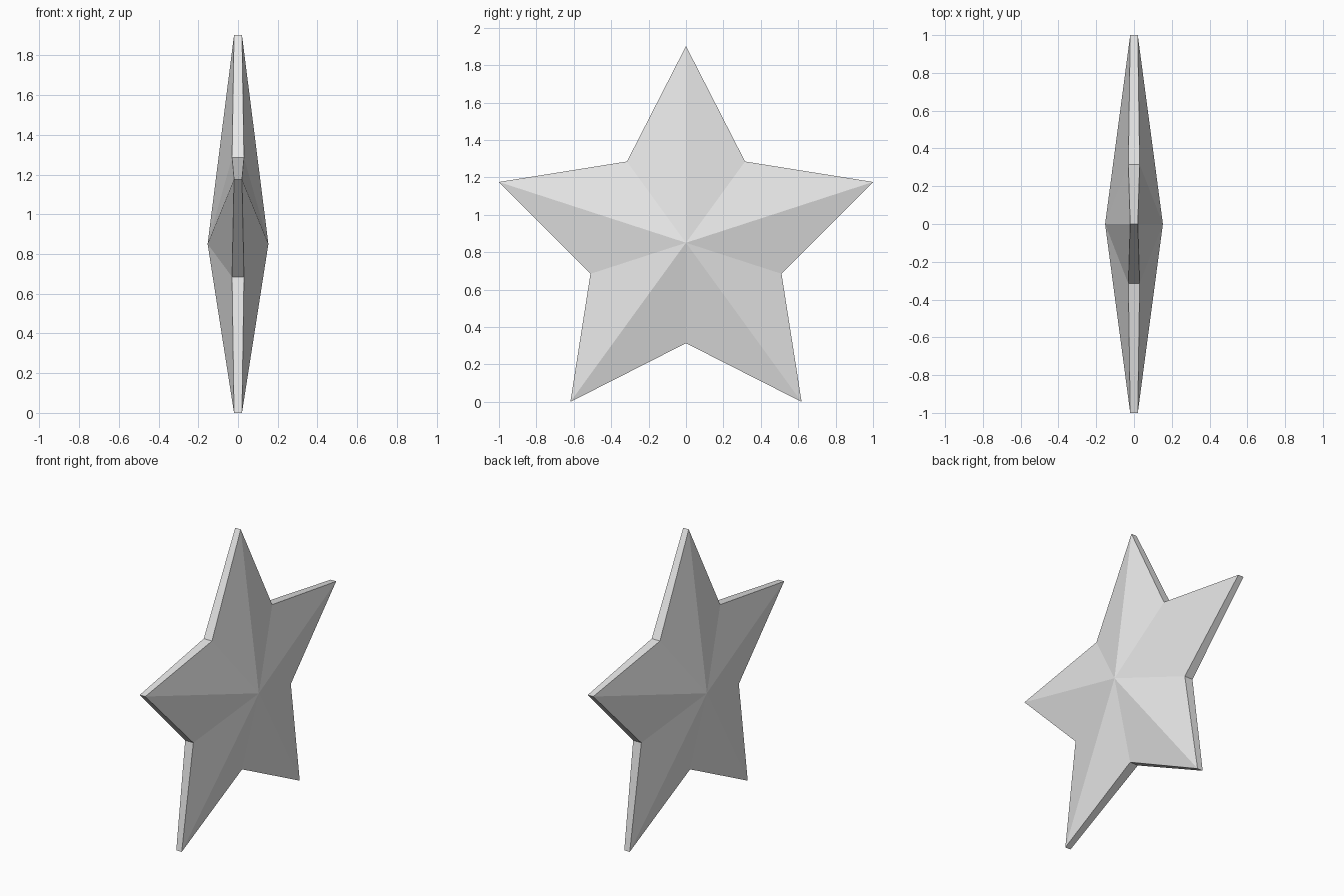
import bpy, bmesh
from math import sin, cos, pi

cube = bpy.data.objects.get("Cube")
if cube:
    bpy.data.objects.remove(cube, do_unlink=True)

POINTS = 5
OUTER, INNER = 1.0515, 0.537       # tip and notch radii
TIP_HALF, NOTCH_HALF = 0.02, 0.03  # half thickness of the rim
PEAK = 0.153                       # half thickness at the centre
CENTRE_Z = OUTER * cos(pi / POINTS)

grey = bpy.data.materials.new("light_grey")
grey.use_nodes = True
colour = (0.8, 0.8, 0.8, 1)
grey.diffuse_color = colour
grey.node_tree.nodes["Principled BSDF"].inputs["Base Color"].default_value = colour

bm = bmesh.new()


def star_side(side):
    """Outline ring and raised centre for one side of the star."""
    ring = []
    for i in range(2 * POINTS):
        r, half = (INNER, NOTCH_HALF) if i % 2 else (OUTER, TIP_HALF)
        a = pi * i / POINTS
        ring.append(bm.verts.new((side * half, r * sin(a), CENTRE_Z + r * cos(a))))
    peak = bm.verts.new((side * PEAK, 0, CENTRE_Z))
    return ring, peak


left, left_peak = star_side(1)
right, right_peak = star_side(-1)

# Faceted sides and the narrow rim joining them
for i in range(2 * POINTS):
    j = (i + 1) % (2 * POINTS)
    bm.faces.new((left_peak, left[i], left[j]))
    bm.faces.new((right_peak, right[j], right[i]))
    bm.faces.new((left[i], right[i], right[j], left[j]))
bmesh.ops.recalc_face_normals(bm, faces=bm.faces)

mesh = bpy.data.meshes.new("star")
bm.to_mesh(mesh)
bm.free()
mesh.materials.append(grey)
star = bpy.data.objects.new("star", mesh)
bpy.context.collection.objects.link(star)
